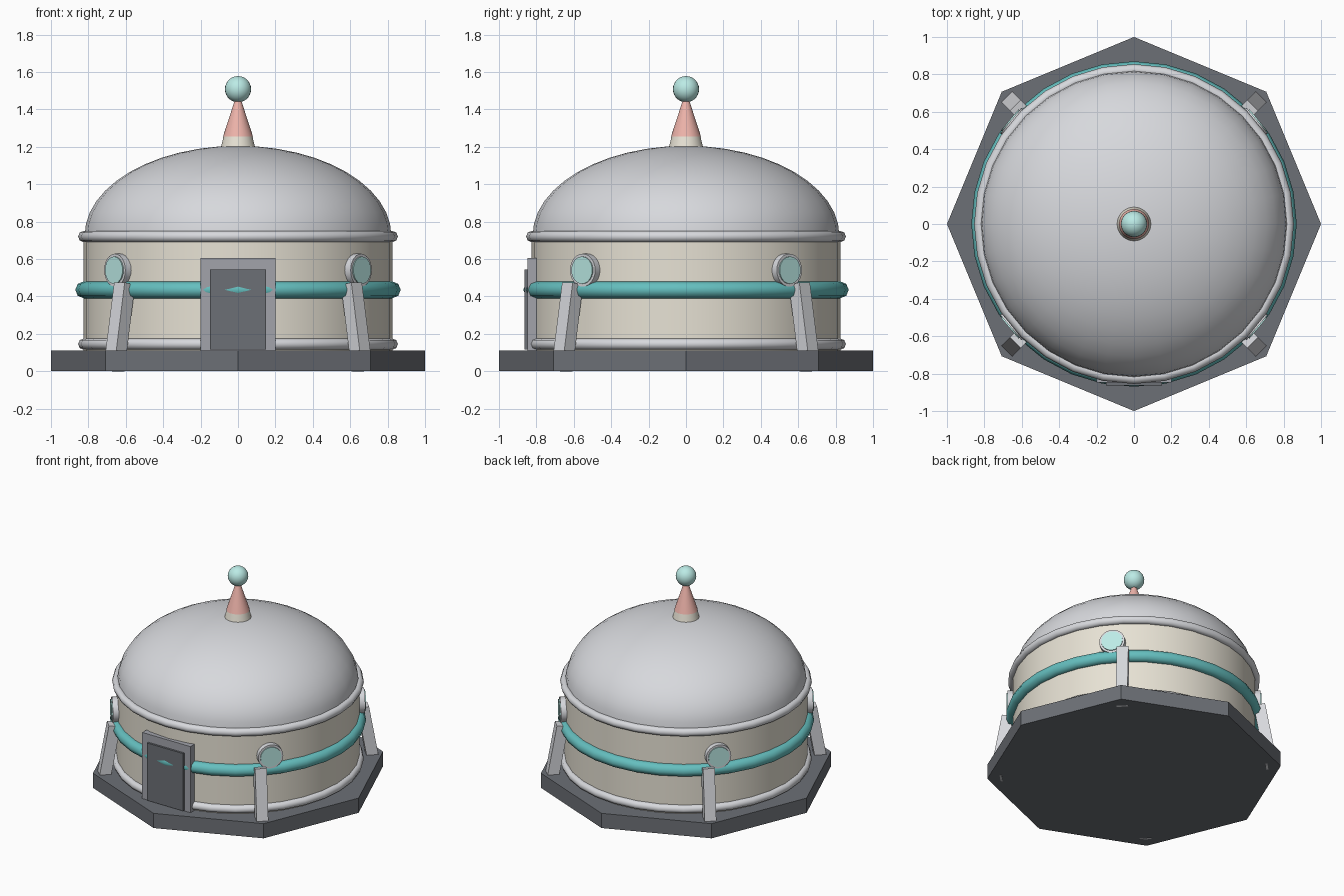
import bpy, bmesh
from math import sin, cos, pi, radians
from mathutils import Matrix

if "Cube" in bpy.data.objects:
    bpy.data.objects.remove(bpy.data.objects["Cube"])


def material(name, rgb):
    m = bpy.data.materials.new(name)
    m.diffuse_color = (*rgb, 1)
    m.use_nodes = True
    m.node_tree.nodes["Principled BSDF"].inputs["Base Color"].default_value = m.diffuse_color
    return m


CREAM = material("cream", (0.80, 0.76, 0.66))
TEAL = material("teal", (0.13, 0.52, 0.52))
GLASS = material("pale_aqua", (0.50, 0.83, 0.79))
PINK = material("salmon", (0.85, 0.45, 0.40))
DARK = material("dark_grey", (0.15, 0.16, 0.18))
MID = material("mid_grey", (0.36, 0.37, 0.41))
LIGHT = material("light_grey", (0.68, 0.69, 0.72))


def finish(bm, name, mat, smooth=False):
    bmesh.ops.recalc_face_normals(bm, faces=bm.faces)
    me = bpy.data.meshes.new(name)
    bm.to_mesh(me)
    bm.free()
    ob = bpy.data.objects.new(name, me)
    bpy.context.collection.objects.link(ob)
    me.materials.append(mat)
    if smooth:
        bpy.ops.object.select_all(action='DESELECT')
        ob.select_set(True)
        bpy.context.view_layer.objects.active = ob
        bpy.ops.object.shade_smooth_by_angle(angle=radians(50))
    return ob


def lathe(name, profile, mat, sides=32, smooth=True, closed=False, matrix=None):
    """Revolve (radius, height) points around z."""
    bm = bmesh.new()
    rings = [[bm.verts.new((r * cos(2 * pi * i / sides), r * sin(2 * pi * i / sides), z))
              for i in range(sides)] if r > 1e-6 else [bm.verts.new((0, 0, z))]
             for r, z in profile]
    pairs = list(zip(rings, rings[1:] + (rings[:1] if closed else [])))
    for a, b in pairs:
        for i in range(sides):
            j = (i + 1) % sides
            quad = [a[i % len(a)], a[j % len(a)], b[j % len(b)], b[i % len(b)]]
            bm.faces.new(list(dict.fromkeys(quad)))
    if matrix:
        bm.transform(matrix)
    return finish(bm, name, mat, smooth)


def ring(name, major, minor, z, mat):
    pts = [(major + minor * cos(k * pi / 4), z + minor * sin(k * pi / 4)) for k in range(8)]
    return lathe(name, pts, mat, closed=True)


def box(name, size, matrix, mat):
    bm = bmesh.new()
    bmesh.ops.create_cube(bm, size=1, matrix=matrix @ Matrix.Diagonal((*size, 1)))
    return finish(bm, name, mat)


def disc(r, z0, z1):
    return [(0, z0), (r, z0), (r, z1), (0, z1)]


def arc(r, h, z, start, steps):
    """Elliptical profile from the start angle up to the pole."""
    a = [start + (pi / 2 - start) * k / steps for k in range(steps + 1)]
    return [(max(r * cos(t), 0), z + h * sin(t)) for t in a]


# Octagonal base, drum wall and dome
lathe("base", disc(1, 0, 0.11), DARK, sides=8, smooth=False)
lathe("wall", disc(0.825, 0.10, 0.745), CREAM)
lathe("dome", [(0, 0.725)] + arc(0.82, 0.48, 0.725, 0, 12), LIGHT)

# Trim rings
ring("lower_ring", 0.825, 0.03, 0.145, LIGHT)
ring("upper_ring", 0.825, 0.03, 0.72, LIGHT)
ring("teal_band", 0.825, 0.045, 0.435, TEAL)

# Spire
lathe("spire_collar", [(0, 1.17), (0.098, 1.17), (0.076, 1.26), (0, 1.26)], CREAM)
lathe("spire_cone", [(0, 1.255), (0.08, 1.255), (0.01, 1.47), (0, 1.47)], PINK)
lathe("spire_ball", arc(0.07, 0.07, 1.508, -pi / 2, 14), GLASS, sides=24)

# Door: the teal band just breaks through its face
box("door_frame", (0.40, 0.05, 0.495), Matrix.Translation((0, -0.823, 0.3575)), MID)
box("door", (0.30, 0.04, 0.43), Matrix.Translation((0, -0.843, 0.33)), DARK)

# Portholes facing outwards
for i, deg in enumerate((40, 140, 220, 320)):
    m = (Matrix.Translation((0, 0, 0.54)) @ Matrix.Rotation(radians(deg), 4, 'Z')
         @ Matrix.Rotation(pi / 2, 4, 'Y'))
    lathe(f"porthole_rim_{i}", disc(0.088, 0.78, 0.86), LIGHT, sides=24, matrix=m)
    lathe(f"porthole_glass_{i}", disc(0.073, 0.80, 0.867), GLASS, sides=24, matrix=m)

# Leaning buttresses on the diagonals
for i in range(4):
    m = (Matrix.Rotation(radians(45 + 90 * i), 4, 'Z') @ Matrix.Translation((0.898, 0, 0.236))
         @ Matrix.Rotation(radians(-10), 4, 'Y'))
    box(f"buttress_{i}", (0.08, 0.08, 0.47), m, LIGHT)
